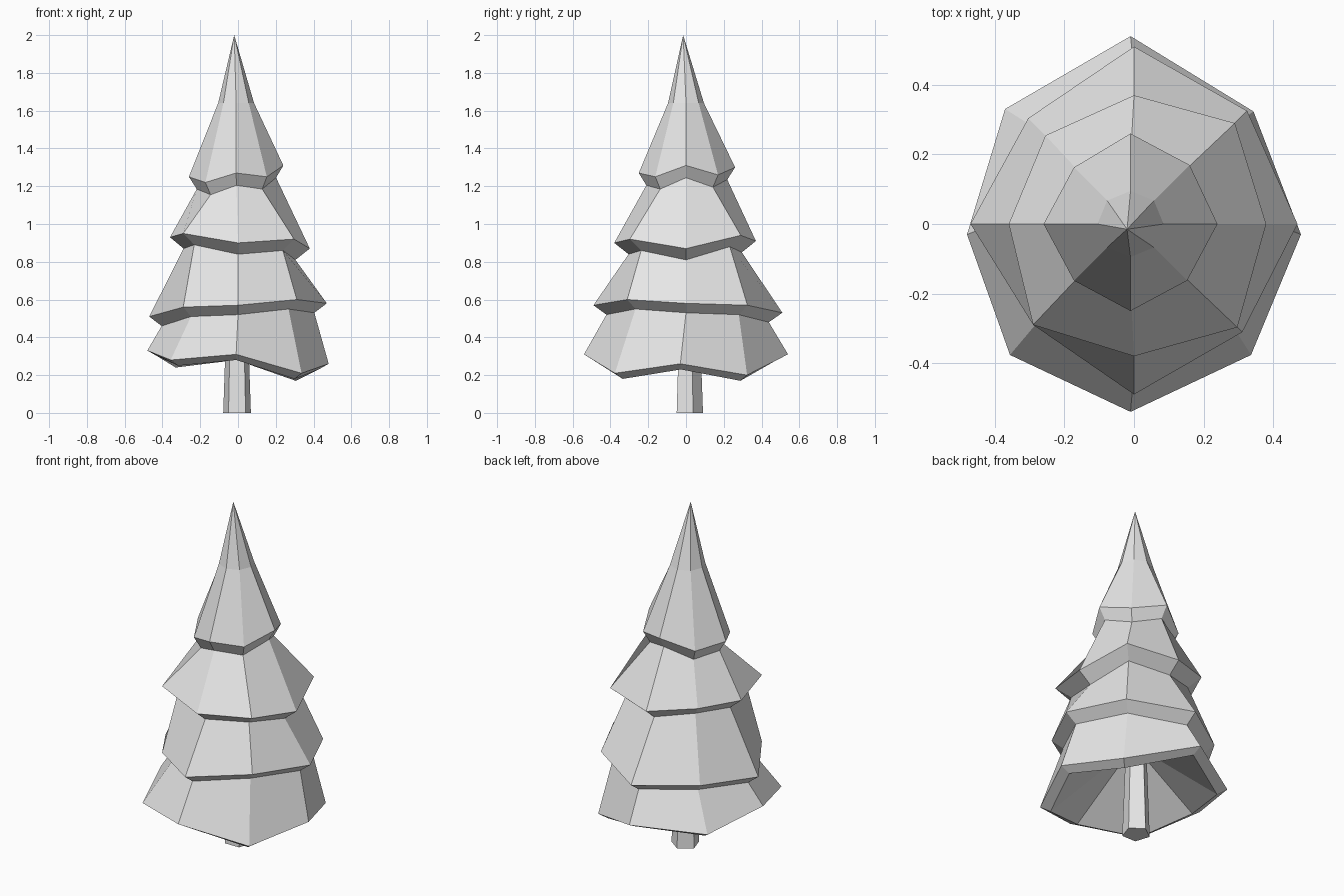
import bpy
import bmesh
from math import cos, sin, pi
from mathutils import Vector

default_cube = bpy.data.objects.get("Cube")
if default_cube:
    bpy.data.objects.remove(default_cube, do_unlink=True)

SIDES = 8

# One plain colour for the whole tree
grey = bpy.data.materials.new("light_grey")
grey.use_nodes = True
colour = (0.8, 0.8, 0.8, 1.0)
grey.diffuse_color = colour
grey.node_tree.nodes["Principled BSDF"].inputs["Base Color"].default_value = colour


def make_ring(centre, radii, heights, turn=0.0):
    """Points of a ring, counter-clockwise from +x."""
    count = len(radii)
    points = []
    for i, (radius, height) in enumerate(zip(radii, heights)):
        angle = turn + 2 * pi * i / count
        points.append(Vector((centre[0] + radius * cos(angle),
                              centre[1] + radius * sin(angle), height)))
    return points


def tuck_under(rim, scale, drop):
    """Lower lip of a rim: pulled in towards the trunk and dropped."""
    return [Vector((p.x * scale, p.y * scale, p.z - drop)) for p in rim]


def loft(name, rings, top_point=None, bottom_point=None):
    """Join rings from top to bottom and close both ends."""
    bm = bmesh.new()
    loops = [[bm.verts.new(p) for p in ring] for ring in rings]
    count = len(rings[0])
    for upper, lower in zip(loops, loops[1:]):
        for i in range(count):
            j = (i + 1) % count
            bm.faces.new((upper[i], lower[i], lower[j], upper[j]))
    for loop, tip in ((loops[0], top_point), (loops[-1], bottom_point)):
        if tip is None:
            bm.faces.new(loop)
        else:
            tip_vert = bm.verts.new(tip)
            for i in range(count):
                bm.faces.new((tip_vert, loop[i], loop[(i + 1) % count]))
    bmesh.ops.recalc_face_normals(bm, faces=bm.faces)
    mesh = bpy.data.meshes.new(name)
    bm.to_mesh(mesh)
    bm.free()
    mesh.materials.append(grey)
    obj = bpy.data.objects.new(name, mesh)
    bpy.context.collection.objects.link(obj)
    return obj


# Branch tiers from top to bottom: centre, rim radii, rim heights, lip scale, lip drop
tiers = [
    ((-.01, 0), (.25, .24, .26, .23, .25, .23, .25, .23),
     (1.31, 1.26, 1.3, 1.23, 1.25, 1.22, 1.27, 1.25), .84, .065),
    ((0, 0), (.38, .41, .37, .36, .36, .41, .38, .42),
     (.87, .94, .91, .95, .93, .95, .9, .92), .8, .06),
    ((0, 0), (.47, .46, .51, .43, .47, .41, .49, .44),
     (.58, .57, .53, .53, .51, .56, .57, .6), .86, .05),
    ((-.01, -.03), (.49, .5, .57, .51, .47, .49, .51, .49),
     (.26, .2, .31, .27, .33, .28, .31, .21), .89, .03),
]

# Foliage: slender tip, four skirts with tucked lips, hollow underside
rings = [make_ring((-.01, 0), [.095] * SIDES, [1.64] * SIDES)]
for centre, radii, heights, scale, drop in tiers:
    rim = make_ring(centre, radii, heights)
    rings += [rim, tuck_under(rim, scale, drop)]
loft("foliage", rings, top_point=(-.02, -.015, 2), bottom_point=(0, 0, .55))

# Trunk: tapered, five-sided, flat side facing forward
trunk_rings = [make_ring((-.005, .013), [radius] * 5, [height] * 5, pi / 2)
               for radius, height in ((.058, .53), (.077, 0))]
loft("trunk", trunk_rings)
